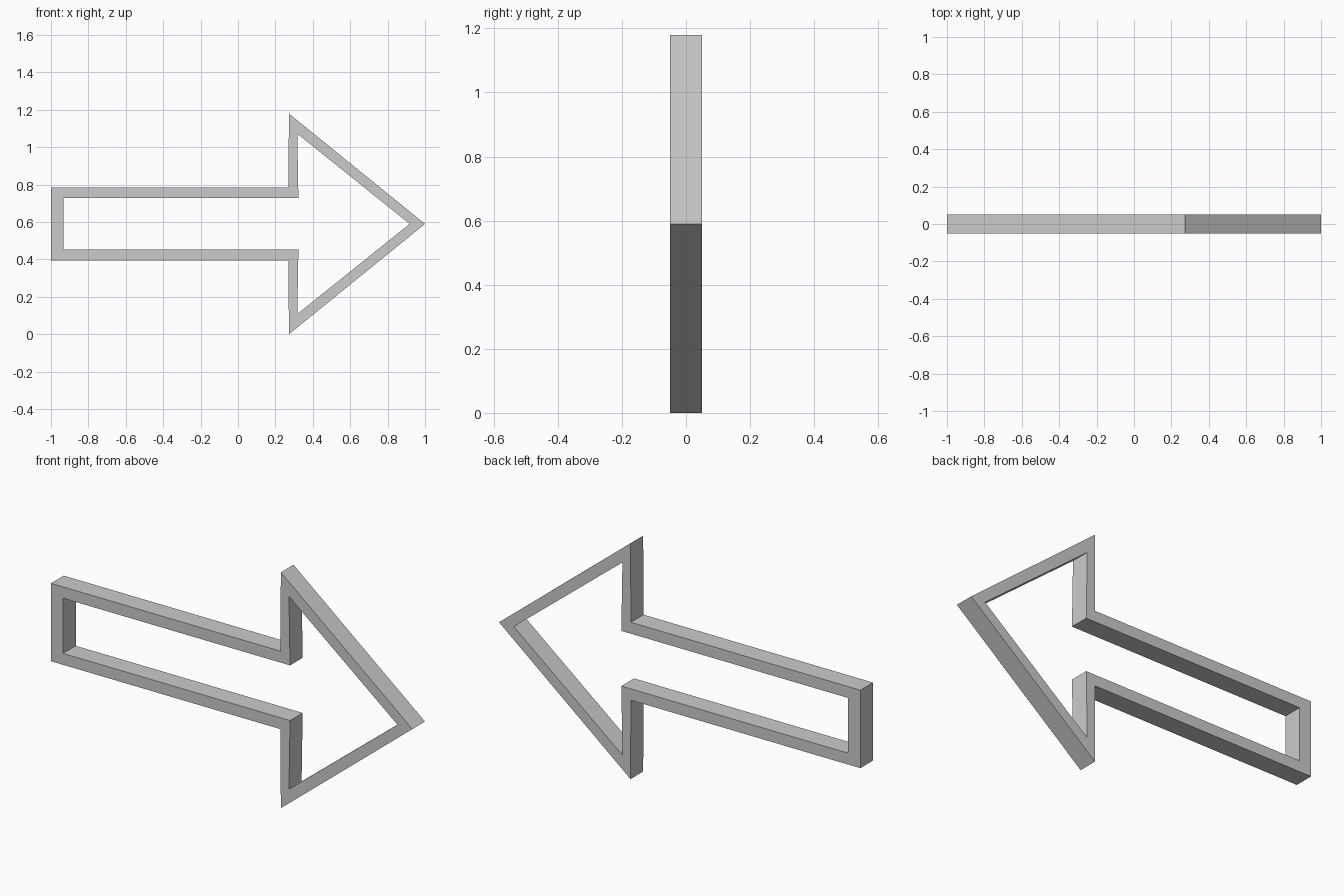
import bpy, bmesh

if "Cube" in bpy.data.objects:
    bpy.data.objects.remove(bpy.data.objects["Cube"])

MID_Z = 0.59      # height of the arrow's axis
HALF_DEPTH = 0.05

# Upper half outlines as (x, height above axis), from tail to tip
OUTER = [(-1.0, 0.195), (0.27, 0.195), (0.272, 0.59), (1.0, 0.0)]
INNER = [(-0.933, 0.138), (0.323, 0.138), (0.317, 0.482), (0.918, 0.0)]


def full_loop(half):
    """Mirror a half outline across the axis; the tip is shared."""
    return half + [(x, -h) for x, h in reversed(half[:-1])]


def make_frame(name, outer, inner):
    bm = bmesh.new()

    def ring(points, y):
        return [bm.verts.new((x, y, MID_Z + h)) for x, h in points]

    # Four rings in order around the square bar's cross-section
    rings = [ring(outer, -HALF_DEPTH), ring(outer, HALF_DEPTH),
             ring(inner, HALF_DEPTH), ring(inner, -HALF_DEPTH)]
    n = len(outer)
    for r in range(4):
        a, b = rings[r], rings[(r + 1) % 4]
        for i in range(n):
            j = (i + 1) % n
            bm.faces.new((a[i], a[j], b[j], b[i]))
    bmesh.ops.recalc_face_normals(bm, faces=bm.faces[:])

    mesh = bpy.data.meshes.new(name)
    bm.to_mesh(mesh)
    bm.free()
    obj = bpy.data.objects.new(name, mesh)
    bpy.context.collection.objects.link(obj)
    return obj


# Hollow arrow outline pointing to +x
make_frame("arrow_frame", full_loop(OUTER), full_loop(INNER))
